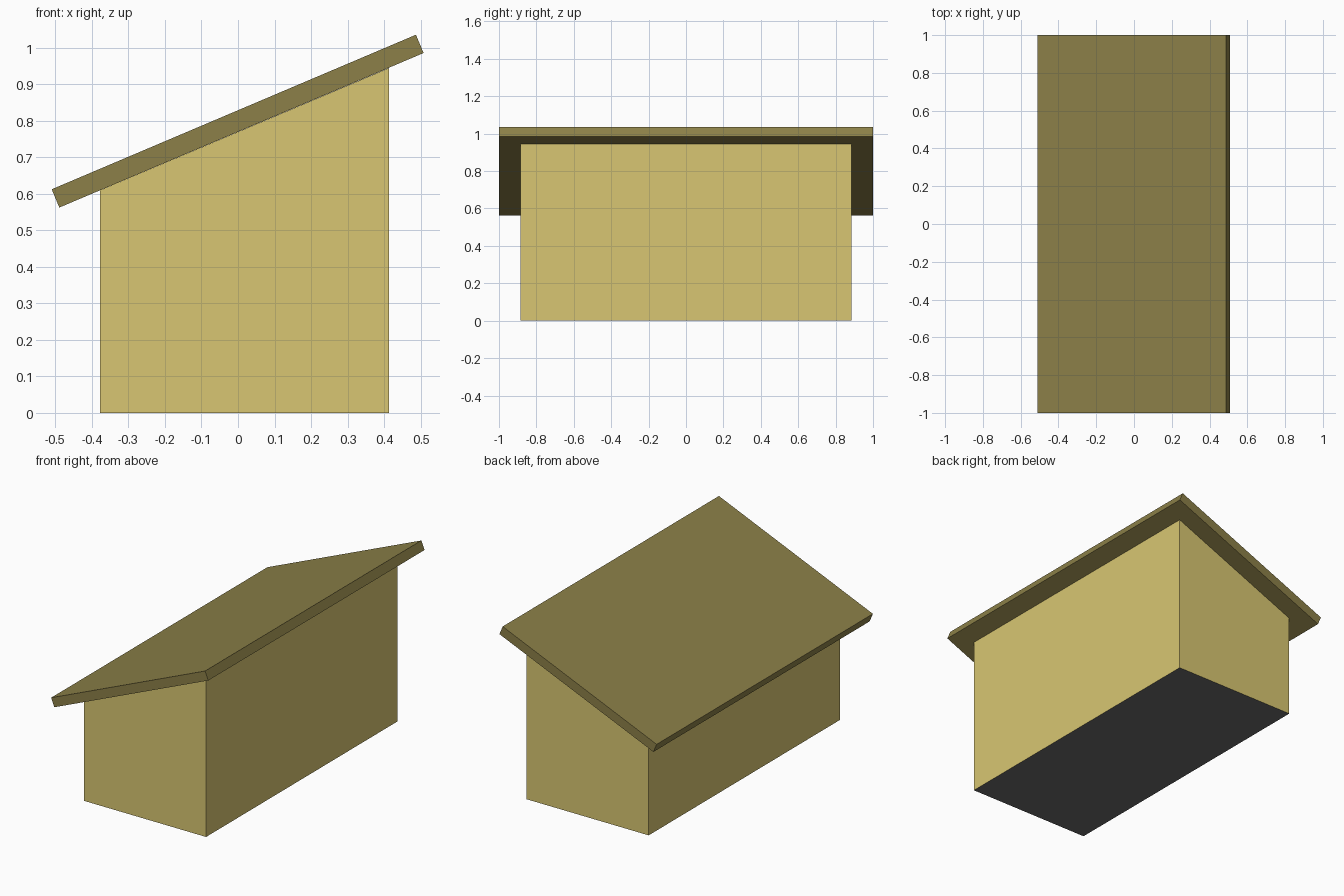
import bpy
import bmesh

if "Cube" in bpy.data.objects:
    bpy.data.objects.remove(bpy.data.objects["Cube"])


def material(name, color):
    mat = bpy.data.materials.new(name)
    mat.diffuse_color = (*color, 1)
    mat.use_nodes = True
    mat.node_tree.nodes["Principled BSDF"].inputs["Base Color"].default_value = mat.diffuse_color
    return mat


def extrude_profile(name, profile, half_depth, mats):
    """Extrude an x-z outline symmetrically along y."""
    bm = bmesh.new()
    face = bm.faces.new([bm.verts.new((x, -half_depth, z)) for x, z in profile])
    new = bmesh.ops.extrude_face_region(bm, geom=[face])["geom"]
    verts = [v for v in new if isinstance(v, bmesh.types.BMVert)]
    bmesh.ops.translate(bm, verts=verts, vec=(0, 2 * half_depth, 0))
    bmesh.ops.recalc_face_normals(bm, faces=bm.faces)
    # Any face lying on the ground takes the last material
    for f in bm.faces:
        if all(abs(v.co.z) < 1e-5 for v in f.verts):
            f.material_index = len(mats) - 1
    mesh = bpy.data.meshes.new(name)
    bm.to_mesh(mesh)
    bm.free()
    for mat in mats:
        mesh.materials.append(mat)
    obj = bpy.data.objects.new(name, mesh)
    bpy.context.collection.objects.link(obj)
    return obj


wall_mat = material("wall_yellow", (0.69, 0.565, 0.168))
roof_mat = material("roof_olive", (0.262, 0.216, 0.065))
floor_mat = material("floor_grey", (0.15, 0.15, 0.15))

# Walls with sloping top and a grey underside
extrude_profile("walls", [(-0.378, 0), (0.413, 0), (0.413, 0.944), (-0.378, 0.609)],
                0.885, [wall_mat, floor_mat])

# Single-pitch overhanging roof slab
extrude_profile("roof", [(-0.489, 0.562), (0.508, 0.985), (0.487, 1.035), (-0.51, 0.612)],
                1.0, [roof_mat])
